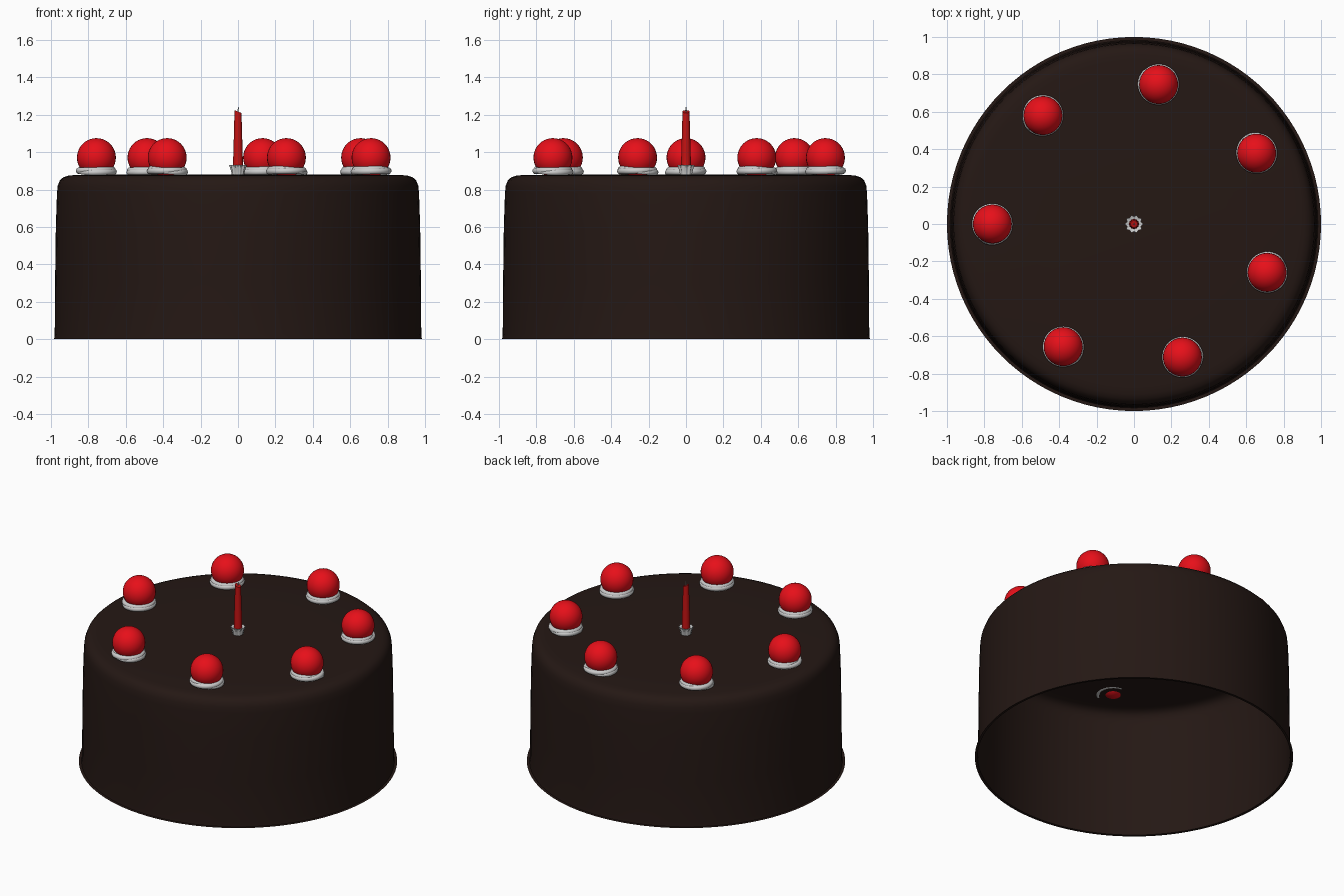
import bpy, bmesh
from math import sin, cos, pi, radians
from mathutils import Vector

if "Cube" in bpy.data.objects:
    bpy.data.objects.remove(bpy.data.objects["Cube"])


def material(name, rgb):
    m = bpy.data.materials.new(name)
    m.diffuse_color = (*rgb, 1)
    m.use_nodes = True
    m.node_tree.nodes["Principled BSDF"].inputs["Base Color"].default_value = m.diffuse_color
    return m


CHOCOLATE = material("chocolate", (0.018, 0.009, 0.007))
CHERRY_RED = material("cherry_red", (0.8, 0.005, 0.01))
CANDLE_RED = material("candle_red", (0.55, 0.006, 0.006))


def finish(name, bm, mat=None, angle=40):
    mesh = bpy.data.meshes.new(name)
    bm.to_mesh(mesh)
    bm.free()
    mesh.shade_smooth()
    mesh.set_sharp_from_angle(angle=radians(angle))
    if mat:
        mesh.materials.append(mat)
    ob = bpy.data.objects.new(name, mesh)
    bpy.context.collection.objects.link(ob)
    return ob


def skin(bm, rings, close=True):
    """Join consecutive rings of points with quads."""
    rows = [[bm.verts.new(p) for p in ring] for ring in rings]
    n = len(rows[0])
    for a, b in zip(rows, rows[1:]):
        for i in range(n):
            j = (i + 1) % n
            bm.faces.new((a[i], a[j], b[j], b[i]))
    if close:
        bm.faces.new(rows[0][::-1])
        bm.faces.new(rows[-1])
    return rows


def circle(r, z, n, lobes=0, depth=0):
    pts = []
    for i in range(n):
        a = 2 * pi * i / n
        k = r + depth * cos(lobes * a)
        pts.append((k * cos(a), k * sin(a), z))
    return pts


# cake shell: open underneath, flat lip at the foot, rounded top edge
profile = [(1.0, 0), (0.983, 0.001), (0.98, 0.03), (0.978, 0.3), (0.974, 0.6),
           (0.968, 0.78), (0.964, 0.82), (0.953, 0.848), (0.935, 0.865),
           (0.91, 0.874), (0.87, 0.878), (0.5, 0.881)]
bm = bmesh.new()
rows = skin(bm, [circle(r, z, 96) for r, z in profile], close=False)
centre = bm.verts.new((0, 0, 0.882))
for i in range(96):
    bm.faces.new((rows[-1][i], rows[-1][(i + 1) % 96], centre))
finish("cake", bm, CHOCOLATE)


# piped cream: a tapered rope wound twice around
def cream_rope(bm):
    rings, steps = [], 80
    for s in range(steps + 1):
        t = s / steps
        a = radians(19) + t * 4 * pi
        r, z = 0.097 - 0.012 * t, 0.89 + 0.022 * t
        thick = 0.017 * min(1, 0.35 + 8 * t, 0.35 + 8 * (1 - t))
        out = Vector((cos(a), sin(a), 0))
        rings.append([out * (r + thick * cos(b)) + Vector((0, 0, z - thick * sin(b)))
                      for b in [2 * pi * k / 10 for k in range(10)]])
    skin(bm, rings)
    bmesh.ops.recalc_face_normals(bm, faces=bm.faces[:])


# seven cherries on cream, 50 degrees apart
bm = bmesh.new()
cream_rope(bm)
cream = finish("cream_1", bm, None, 60)
bm = bmesh.new()
bmesh.ops.create_uvsphere(bm, u_segments=32, v_segments=20, radius=0.104)
cherry = finish("cherry_1", bm, CHERRY_RED)
for i in range(7):
    a = radians(180 - 50 * i)
    if i:
        cream, cherry = cream.copy(), cherry.copy()
        cream.name, cherry.name = f"cream_{i + 1}", f"cherry_{i + 1}"
        bpy.context.collection.objects.link(cream)
        bpy.context.collection.objects.link(cherry)
    cream.location = (0.759 * cos(a), 0.759 * sin(a), 0)
    cream.rotation_euler.z = a
    cherry.location = (0.757 * cos(a), 0.757 * sin(a), 0.971)

# fluted candle holder
bm = bmesh.new()
skin(bm, [circle(0.032, 0.88, 60, 10, 0.001), circle(0.036, 0.905, 60, 10, 0.003),
          circle(0.044, 0.932, 60, 10, 0.004), circle(0.028, 0.925, 60)])
finish("candle_holder", bm)

# candle with a slanted tip
bm = bmesh.new()
rows = skin(bm, [circle(0.027, 0.89, 20), circle(0.025, 1.0, 20),
                 circle(0.021, 1.12, 20), circle(0.019, 1.217, 20)])
for v in rows[-1]:
    v.co.z -= 0.4 * v.co.x
finish("candle", bm, CANDLE_RED)

# wick
bm = bmesh.new()
skin(bm, [circle(0.003, 1.2, 8), circle(0.003, 1.225, 8),
          [(x + 0.004, y, z) for x, y, z in circle(0.002, 1.242, 8)]])
finish("wick", bm)
